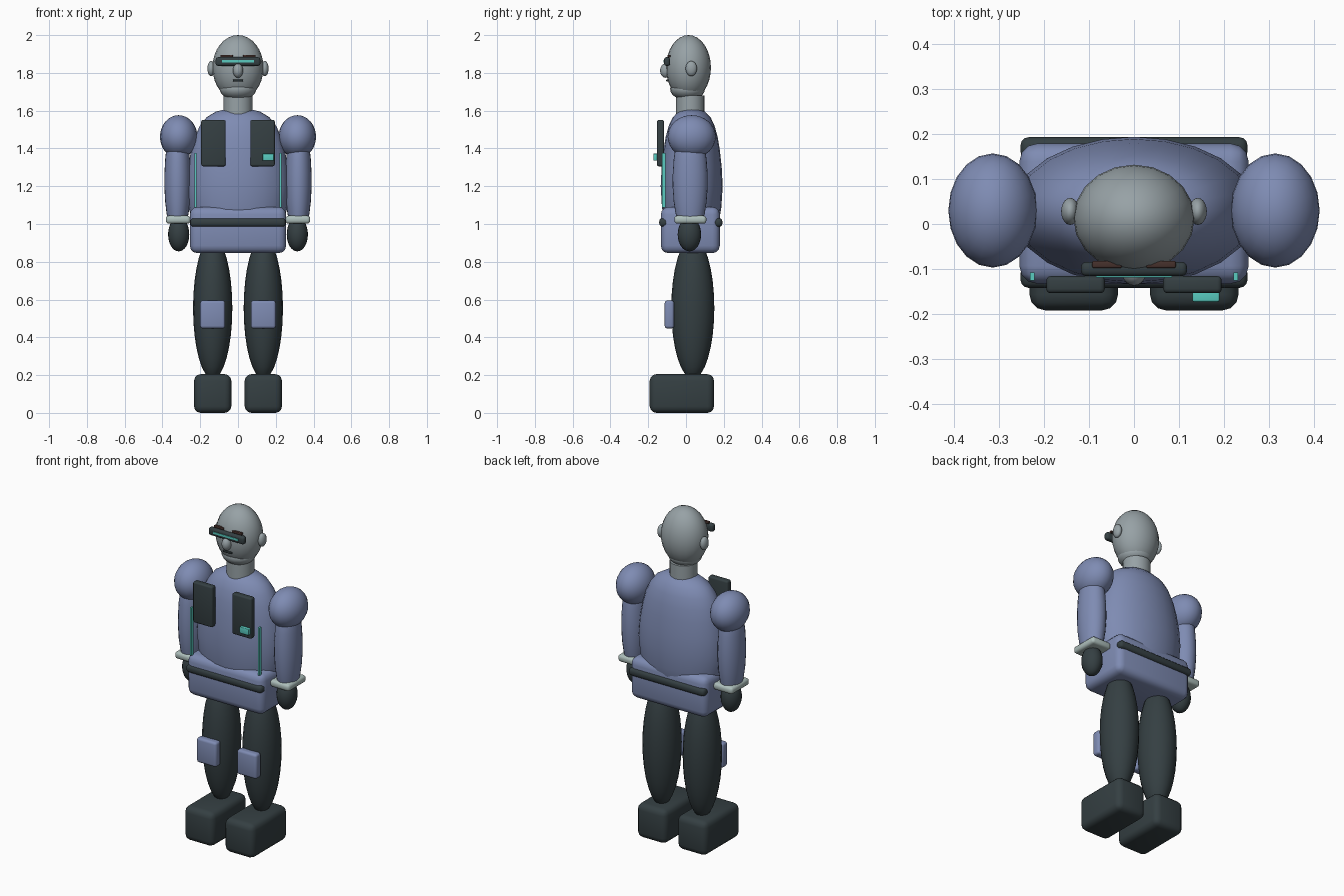
import bpy, bmesh, math

cube = bpy.data.objects.get("Cube")
if cube:
    bpy.data.objects.remove(cube, do_unlink=True)


def material(name, r, g, b):
    m = bpy.data.materials.new(name)
    m.use_nodes = True
    m.diffuse_color = (r, g, b, 1)
    m.node_tree.nodes["Principled BSDF"].inputs["Base Color"].default_value = (r, g, b, 1)
    return m


BLUE = material("blue_cloth", .21, .26, .45)
BLACK = material("dark_gear", .035, .05, .055)
SKIN = material("grey_skin", .31, .36, .38)
TEAL = material("teal_light", .1, .6, .53)
PALE = material("pale_cuff", .42, .52, .5)
BROWN = material("brown_brow", .06, .03, .025)


def finish(bm, name, mat, angle=180):
    mesh = bpy.data.meshes.new(name)
    bmesh.ops.recalc_face_normals(bm, faces=bm.faces)
    bm.to_mesh(mesh)
    bm.free()
    ob = bpy.data.objects.new(name, mesh)
    bpy.context.collection.objects.link(ob)
    mesh.materials.append(mat)
    bpy.ops.object.select_all(action='DESELECT')
    ob.select_set(True)
    bpy.context.view_layer.objects.active = ob
    bpy.ops.object.shade_smooth_by_angle(angle=math.radians(angle))
    return ob


def place(bm, centre, size):
    bmesh.ops.scale(bm, vec=size, verts=bm.verts)
    bmesh.ops.translate(bm, vec=centre, verts=bm.verts)


def ellipsoid(name, mat, centre, radii):
    bm = bmesh.new()
    bmesh.ops.create_uvsphere(bm, u_segments=20, v_segments=16, radius=1)
    place(bm, centre, radii)
    return finish(bm, name, mat)


def box(name, mat, centre, size, bevel=0):
    bm = bmesh.new()
    bmesh.ops.create_cube(bm, size=1)
    place(bm, centre, size)
    if bevel:
        bmesh.ops.bevel(bm, geom=bm.edges[:], offset=bevel, segments=3,
                        profile=.5, affect='EDGES')
    return finish(bm, name, mat, 35)


def lathe(name, mat, centre, radii, profile, angle=60):
    """Oval body of revolution; profile holds (radius fraction, height)."""
    bm = bmesh.new()
    n = 24
    rings = []
    for f, z in profile:
        turns = [2 * math.pi * i / n for i in range(n)]
        rings.append([bm.verts.new((centre[0] + f * radii[0] * math.cos(t),
                                    centre[1] + f * radii[1] * math.sin(t), z))
                      for t in turns])
    for a, b in zip(rings, rings[1:]):
        for i in range(n):
            j = (i + 1) % n
            bm.faces.new((a[i], a[j], b[j], b[i]))
    bm.faces.new(rings[0])
    bm.faces.new(rings[-1])
    return finish(bm, name, mat, angle)


# Head and face
ellipsoid("head", SKIN, (0, .013, 1.828), (.135, .119, .172))
ellipsoid("jaw", SKIN, (0, .008, 1.715), (.097, .092, .06))
ellipsoid("nose", SKIN, (0, -.107, 1.812), (.027, .03, .038))
box("mouth", BLACK, (0, -.095, 1.76), (.054, .02, .01), .003)
box("visor", BLACK, (0, -.1, 1.86), (.236, .032, .046), .012)
box("visor_light", TEAL, (0, -.115, 1.861), (.168, .008, .012))
lathe("neck", SKIN, (0, .022), (.077, .075), [(1, 1.56), (1, 1.68)])

# Torso, hips and belt
lathe("torso", BLUE, (0, .03), (.273, .164),
      [(.8, .98), (.9, 1.03), (.96, 1.09), (1, 1.2), (.97, 1.3), (.91, 1.39),
       (.84, 1.46), (.74, 1.52), (.61, 1.565), (.43, 1.595), (.2, 1.61)])
box("hips", BLUE, (0, .023, .968), (.51, .312, .245), .04)
for name, y in (("belt_front", -.117), ("belt_back", .168)):
    box(name, BLACK, (0, y, 1.008), (.505, .05, .046), .018)
box("chest_badge", TEAL, (.16, -.158, 1.354), (.06, .03, .038), .004)

# Paired parts
for side, s in (("left", 1), ("right", -1)):
    ellipsoid(side + "_ear", SKIN, (s * .142, .028, 1.823), (.02, .03, .04))
    box(side + "_brow", BROWN, (s * .06, -.09, 1.889), (.066, .016, .014), .004)
    ellipsoid(side + "_shoulder", BLUE, (s * .314, .03, 1.462), (.099, .127, .114))
    lathe(side + "_arm", BLUE, (s * .32, .022), (.07, .093),
          [(.72, 1.01), (.84, 1.06), (.94, 1.12), (1, 1.2), (.99, 1.27),
           (.94, 1.34), (.82, 1.42), (.5, 1.49)])
    box(side + "_cuff", PALE, (s * .317, .023, 1.023), (.13, .17, .042), .016)
    ellipsoid(side + "_hand", BLACK, (s * .314, .018, .945), (.056, .062, .09))
    box(side + "_chest_panel", BLACK, (s * .13, -.135, 1.428), (.13, .038, .245), .01)
    box(side + "_light_strip", TEAL, (s * .226, -.117, 1.231), (.01, .018, .288))
    ellipsoid(side + "_leg", BLACK, (s * .134, .036, .555), (.104, .114, .375))
    box(side + "_knee_pad", BLUE, (s * .134, -.088, .521), (.132, .05, .148), .014)
    box(side + "_foot", BLACK, (s * .134, -.022, .1025), (.197, .34, .205), .035)
